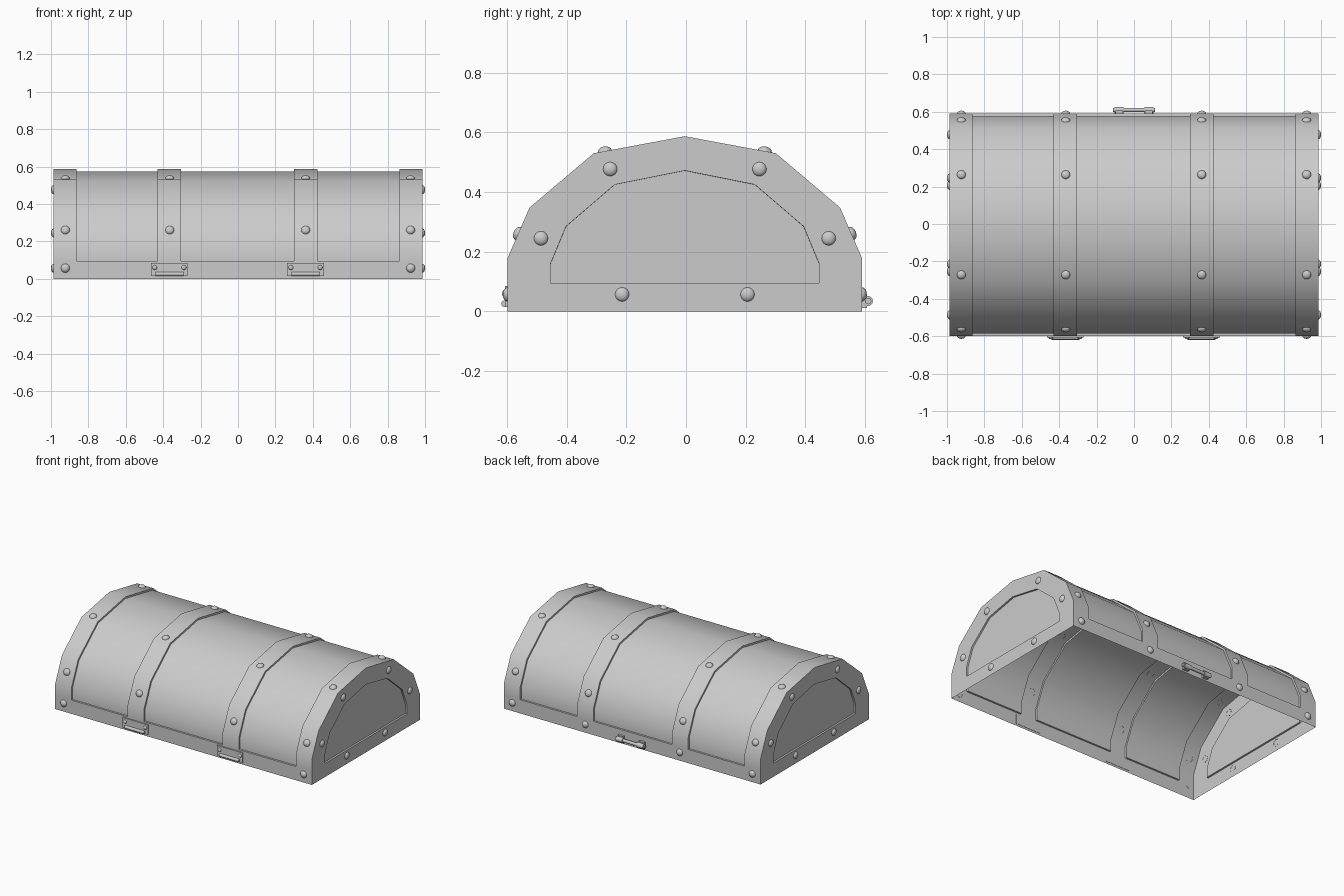
import bpy, bmesh, math
from mathutils import Vector, Matrix

if "Cube" in bpy.data.objects:
    bpy.data.objects.remove(bpy.data.objects["Cube"], do_unlink=True)

grey = bpy.data.materials.new("plain_grey")
grey.use_nodes = True
colour = (0.6, 0.6, 0.6, 1)
grey.diffuse_color = colour
grey.node_tree.nodes["Principled BSDF"].inputs["Base Color"].default_value = colour

CY = -0.004      # middle of the lid in depth
RECESS = 0.012   # panel depth


def finish(name, bm, angle=35):
    mesh = bpy.data.meshes.new(name)
    bm.to_mesh(mesh)
    bm.free()
    mesh.materials.append(grey)
    obj = bpy.data.objects.new(name, mesh)
    bpy.context.collection.objects.link(obj)
    bpy.ops.object.select_all(action="DESELECT")
    obj.select_set(True)
    bpy.context.view_layer.objects.active = obj
    bpy.ops.object.shade_smooth_by_angle(angle=math.radians(angle))
    return obj


def arch(half):
    """Mirror half of an arch, running from the front edge to the back edge."""
    return [(CY - y, z) for y, z in half] + [(CY + y, z) for y, z in half[-2::-1]]


outer = arch([(0.594, 0), (0.594, 0.095), (0.594, 0.178),
              (0.52, 0.348), (0.305, 0.53), (0, 0.587)])
inner = arch([(0.45, 0.095), (0.45, 0.125), (0.45, 0.16),
              (0.398, 0.285), (0.235, 0.425), (0, 0.472)])
cuts = [-0.987, -0.863, -0.43, -0.305, 0.3, 0.425, 0.863, 0.987]

# Hollow lid: arched sheet with recessed panels between raised bands
bm = bmesh.new()
grid = [[bm.verts.new((x, y, z)) for y, z in outer] for x in cuts]
panels = []
last = len(outer) - 2
for i in range(len(cuts) - 1):
    for j in range(last + 1):
        face = bm.faces.new((grid[i][j], grid[i + 1][j], grid[i + 1][j + 1], grid[i][j + 1]))
        if i % 2 == 1 and 0 < j < last:
            panels.append(face)

# End walls: a rim around a recessed panel
for ring, x in ((grid[0], cuts[0]), (grid[-1], cuts[-1])):
    inside = [bm.verts.new((x, y, z)) for y, z in inner]
    n = len(ring)
    for j in range(n):
        k = (j + 1) % n
        bm.faces.new((ring[j], ring[k], inside[k], inside[j]))
    panels.append(bm.faces.new(inside))
bmesh.ops.recalc_face_normals(bm, faces=bm.faces)
bm.normal_update()
top = max(bm.faces, key=lambda f: f.calc_center_median().z)
if top.normal.z < 0:
    bmesh.ops.reverse_faces(bm, faces=bm.faces)
bmesh.ops.inset_region(bm, faces=panels, thickness=0.0005, depth=-RECESS,
                       use_even_offset=True, use_boundary=True)
finish("lid_shell", bm)


def add_rivet(bm, place, normal, radius=0.024, height=0.017):
    """Low dome with an open base, sunk a little into the sheet."""
    normal = Vector(normal).normalized()
    made = bmesh.ops.create_uvsphere(bm, u_segments=16, v_segments=8, radius=1)["verts"]
    low = [v for v in made if v.co.z < -0.01]
    made = [v for v in made if v.co.z >= -0.01]
    bmesh.ops.delete(bm, geom=low, context="VERTS")
    turn = normal.to_track_quat("Z", "Y").to_matrix().to_4x4()
    size = Matrix.Diagonal((radius, radius, height, 1))
    bmesh.ops.transform(bm, verts=made,
                        matrix=Matrix.Translation(Vector(place) - normal * 0.001) @ turn @ size)


# Rivets along the bands
bm = bmesh.new()
for x in (-0.923, -0.365, 0.362, 0.923):
    for side in (-1, 1):
        if side > 0 or abs(x) > 0.5:
            add_rivet(bm, (x, CY + side * 0.594, 0.057), (0, side, 0))
        add_rivet(bm, (x, CY + side * 0.558, 0.261), (0, side * 0.92, 0.4))
        add_rivet(bm, (x, CY + side * 0.268, 0.537), (0, side * 0.18, 0.98))
finish("band_rivets", bm, 60)

# Rivets around the end rims
bm = bmesh.new()
for end in (-1, 1):
    for side in (-1, 1):
        for y, z in ((0.25, 0.477), (0.482, 0.245), (0.21, 0.057)):
            add_rivet(bm, (end * 0.987, CY + side * y, z), (end, 0, 0), height=0.014)
finish("end_rivets", bm, 60)


def add_box(bm, low, high):
    low, high = Vector(low), Vector(high)
    bmesh.ops.create_cube(bm, size=1, matrix=Matrix.Translation((low + high) / 2)
                          @ Matrix.Diagonal((*(high - low), 1)))


def add_rod(bm, x, y, z, length, radius):
    bmesh.ops.create_cone(bm, cap_ends=True, segments=12, radius1=radius, radius2=radius,
                          depth=length, matrix=Matrix.Translation((x, y, z))
                          @ Matrix.Rotation(math.pi / 2, 4, "Y"))


# Front clasps: plate, two pins and a rolled lower lip
for name, x in (("right_clasp", -0.367), ("left_clasp", 0.361)):
    bm = bmesh.new()
    add_box(bm, (x - 0.098, -0.607, 0.015), (x + 0.098, -0.596, 0.085))
    add_rod(bm, x, -0.608, 0.026, 0.15, 0.011)
    for dx in (-0.078, 0.078):
        add_rivet(bm, (x + dx, -0.607, 0.06), (0, -1, 0), 0.013, 0.01)
    finish(name, bm)

# Back handle: rod held between two collars
bm = bmesh.new()
add_rod(bm, 0, 0.61, 0.035, 0.225, 0.011)
for x in (-0.08, 0.08):
    add_rod(bm, x, 0.609, 0.035, 0.05, 0.017)
    add_box(bm, (x - 0.02, 0.588, 0.012), (x + 0.02, 0.606, 0.06))
finish("back_handle", bm)
